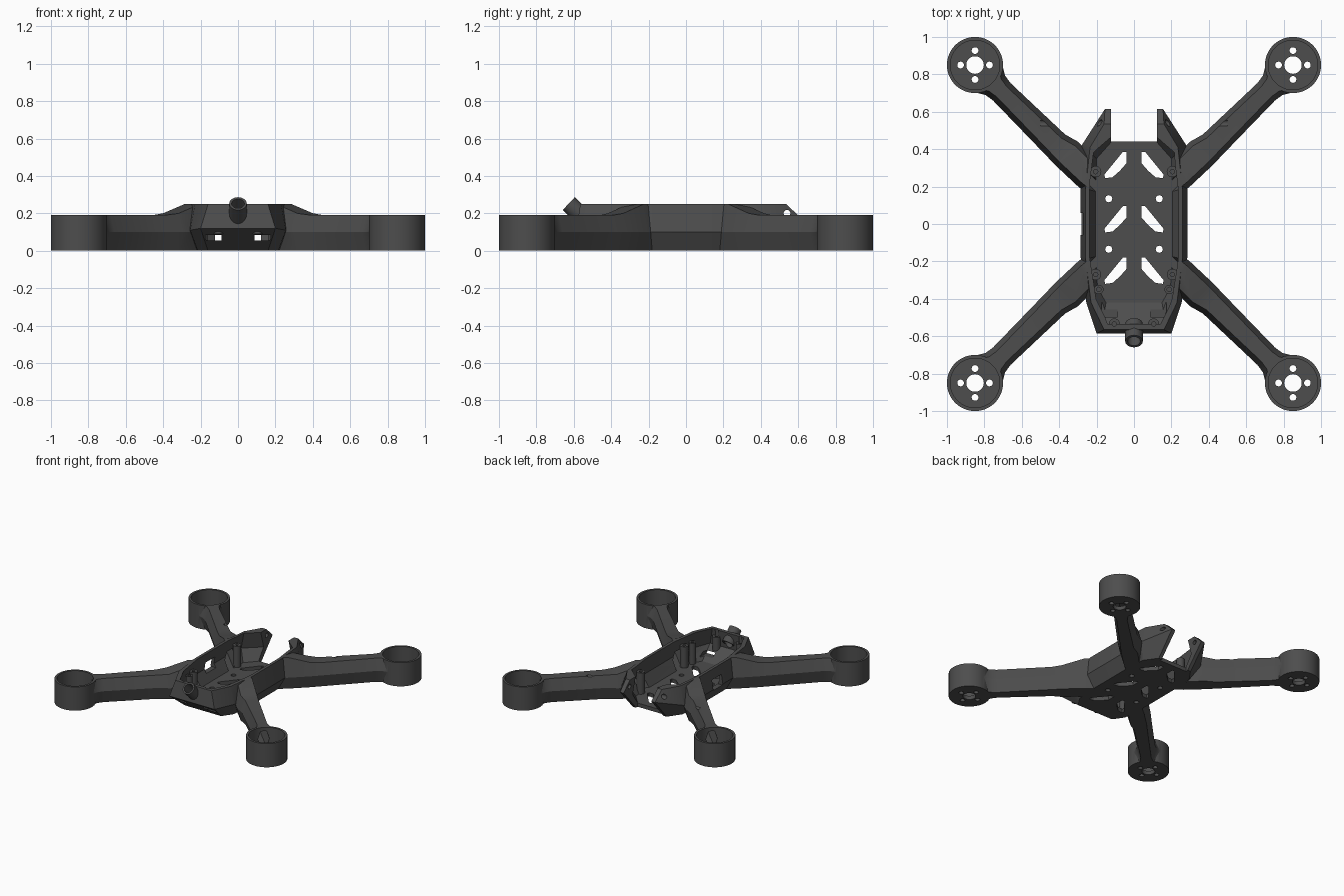
import bpy, bmesh
from math import radians
from mathutils import Matrix, Vector

if "Cube" in bpy.data.objects:
    bpy.data.objects.remove(bpy.data.objects["Cube"])


def loft(name, rings):
    """Closed solid through a list of equal-length 3D rings."""
    bm = bmesh.new()
    vs = [[bm.verts.new(p) for p in r] for r in rings]
    n = len(rings[0])
    for a, b in zip(vs, vs[1:]):
        for i in range(n):
            j = (i + 1) % n
            bm.faces.new((a[i], a[j], b[j], b[i]))
    bm.faces.new(vs[0][::-1])
    bm.faces.new(vs[-1])
    bmesh.ops.recalc_face_normals(bm, faces=bm.faces)
    me = bpy.data.meshes.new(name)
    bm.to_mesh(me)
    bm.free()
    ob = bpy.data.objects.new(name, me)
    bpy.context.collection.objects.link(ob)
    return ob


def prism(name, pts, z0, z1):
    return loft(name, [[(x, y, z) for x, y in pts] for z in (z0, z1)])


def box(name, x0, x1, y0, y1, z0, z1):
    return prism(name, [(x0, y0), (x1, y0), (x1, y1), (x0, y1)], z0, z1)


def rod(name, a, b, r, n=24):
    """Cylinder from point a to point b."""
    a, b = Vector(a), Vector(b)
    rot = (b - a).to_track_quat('Z', 'Y').to_matrix()
    circle = [rot @ (Matrix.Rotation(radians(360 * i / n), 3, 'Z') @ Vector((r, 0, 0))) for i in range(n)]
    return loft(name, [[c + a for c in circle], [c + b for c in circle]])


def combine(target, others, op):
    for o in others:
        m = target.modifiers.new(o.name, 'BOOLEAN')
        m.operation, m.solver, m.object = op, 'EXACT', o
        bpy.context.view_layer.objects.active = target
        bpy.ops.object.modifier_apply(modifier=m.name)
        bpy.data.objects.remove(o, do_unlink=True)


def both(half):
    return half + [(-x, y, z) for x, y, z in reversed(half)]


def level(pts, z):
    return [(x, y, z) for x, y in pts]


CORNERS = [(sx, sy) for sx in (-1, 1) for sy in (-1, 1)]

# Body hull: narrow base, wide waist, narrower rim
base = level([(.16, -.44), (.215, -.36), (.23, -.18), (.23, .18), (.22, .36), (.15, .46)], 0)
waist = [(.2, -.585, .12), (.255, -.42, .11), (.285, -.18, .1),
         (.285, .18, .1), (.28, .42, .11), (.155, .615, .175)]
rim = level([(.16, -.565), (.23, -.42), (.26, -.18), (.26, .18), (.235, .41), (.16, .535)], .25)
frame = loft("drone_frame", [both(base), both(waist), both(rim)])

# Arms: (distance, half width toward y, half width toward x, top height)
STATIONS = [(.26, .10, .06, .25), (.36, .10, .07, .25), (.52, .10, .075, .20), (.60, .078, .073, .19),
            (1.0, .066, .066, .19), (1.05, .074, .074, .19), (1.10, .104, .104, .19), (1.16, .12, .12, .19)]


def diag(d, p, z, sx, sy):
    k = 2 ** -.5
    return (sx * (d - p) * k, sy * (d + p) * k, z)


arms, cups, tunnels, cup_wells, holes = [], [], [], [], []
for sx, sy in CORNERS:
    rings = []
    for d, wy, wx, top in STATIONS:
        sec = [(-wx + .028, 0), (wy - .028, 0), (wy, .1), (wy - .028, top), (-wx + .028, top), (-wx, .1)]
        rings.append([diag(d, p, z, sx, sy) for p, z in sec])
    arms.append(loft("arm", rings))
    sec = [(-.022, .03), (.022, .03), (.042, .1), (.022, .16), (-.022, .16), (-.042, .1)]
    tunnels.append(loft("wire_tunnel", [[diag(d, p, z, sx, sy) for p, z in sec] for d in (.24, 1.15)]))
    # Motor cups with bolt pattern
    cx, cy = sx * .85, sy * .85
    cups.append(rod("motor_cup", (cx, cy, 0), (cx, cy, .19), .15, 64))
    cup_wells.append(rod("cup_well", (cx, cy, .03), (cx, cy, .3), .132, 64))
    for dx, dy, r in [(0, 0, .047), (.077, 0, .018), (-.077, 0, .018), (0, .077, .018), (0, -.077, .018)]:
        holes.append(rod("motor_hole", (cx + dx, cy + dy, -.1), (cx + dx, cy + dy, .1), r))
    # Stack mounting holes in the floor
    holes.append(rod("stack_hole", (sx * .135, sy * .135, -.1), (sx * .135, sy * .135, .08), .019))
combine(frame, arms + cups, 'UNION')

# Hollow inside and camera notch at the back
in_base = level([(.15, -.42), (.195, -.34), (.205, -.18), (.205, .18), (.2, .35), (.12, .44)], .03)
in_waist = level([(.17, -.55), (.225, -.4), (.255, -.18), (.255, .18), (.245, .39), (.123, .5)], .12)
in_rim = level([(.13, -.53), (.195, -.4), (.23, -.18), (.23, .18), (.205, .38), (.123, .45)], .3)
cavity = loft("cavity", [both(in_base), both(in_waist), both(in_rim)])
notch = box("notch", -.123, .123, .44, .9, -.1, .5)
combine(frame, [cavity, notch] + tunnels + cup_wells, 'DIFFERENCE')

# Screw posts and tilted antenna tube
posts = []
for s in (-1, 1):
    for x, y, z0, r in [(.205, .28, .015, .03), (.205, -.27, .015, .03),
                        (.188, -.35, .02, .025), (.105, -.535, .09, .03)]:
        posts.append(rod("screw_post", (s * x, y, z0), (s * x, y, .2), r))
        holes.append(rod("screw_hole", (s * x, y, .12), (s * x, y, .3), .012, 12))
tube = rod("antenna_tube", (0, -.535, .165), (0, -.627, .252), .047, 32)
combine(frame, posts + [tube], 'UNION')
holes.append(rod("tube_bore", (0, -.48, .113), (0, -.7, .321), .034, 32))

# Floor vents, chin slots, camera screw hole and left side window
VENT = [(.04, .385), (.04, .325), (.075, .285), (.115, .25), (.155, .245), (.158, .265), (.06, .385)]
for s in (-1, 1):
    for dy in (0, -.29, -.565):
        holes.append(prism("vent", [(s * x, y + dy) for x, y in VENT], -.1, .08))
    holes.append(box("chin_slot", s * .13 - .043, s * .13 + .043, -.7, -.42, .056, .084))
holes.append(rod("camera_screw_hole", (-.5, .54, .2), (.5, .54, .2), .018))
holes.append(box("side_window", -.4, -.2, -.06, .06, .09, .175))
combine(frame, holes, 'DIFFERENCE')

# Dark finish and sharp-edged smooth shading
mat = bpy.data.materials.new("dark_plastic")
mat.diffuse_color = (.075, .075, .075, 1)
mat.use_nodes = True
mat.node_tree.nodes["Principled BSDF"].inputs["Base Color"].default_value = mat.diffuse_color
frame.data.materials.clear()
frame.data.materials.append(mat)
bpy.ops.object.select_all(action='DESELECT')
frame.select_set(True)
bpy.context.view_layer.objects.active = frame
bpy.ops.object.shade_smooth_by_angle(angle=radians(25))
